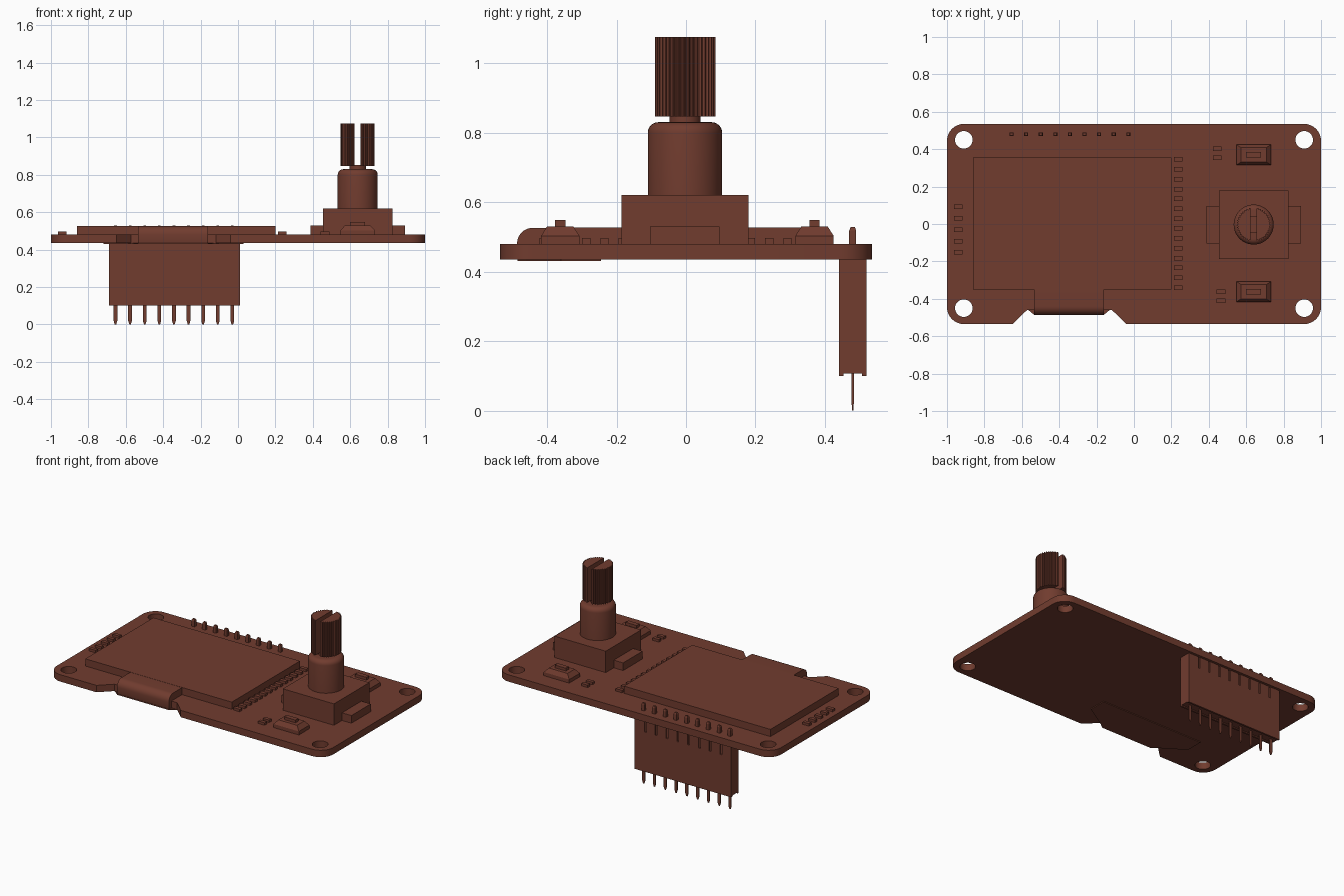
import bpy, bmesh, math

cube = bpy.data.objects.get("Cube")
if cube:
    bpy.data.objects.remove(cube, do_unlink=True)

COLOUR = (0.165, 0.045, 0.028, 1.0)
mat = bpy.data.materials.new("reddish_brown")
mat.use_nodes = True
mat.diffuse_color = COLOUR
mat.node_tree.nodes["Principled BSDF"].inputs["Base Color"].default_value = COLOUR


def finish(name, bm, smooth=False):
    bmesh.ops.recalc_face_normals(bm, faces=bm.faces[:])
    me = bpy.data.meshes.new(name)
    bm.to_mesh(me)
    bm.free()
    me.materials.append(mat)
    ob = bpy.data.objects.new(name, me)
    bpy.context.collection.objects.link(ob)
    if smooth:
        bpy.ops.object.select_all(action='DESELECT')
        ob.select_set(True)
        bpy.context.view_layer.objects.active = ob
        bpy.ops.object.shade_smooth_by_angle(angle=math.radians(35))
    return ob


def add_prism(bm, pts, z0, z1, top_pts=None):
    """Closed outline between two heights, optionally changing shape."""
    lo = [bm.verts.new((x, y, z0)) for x, y in pts]
    hi = [bm.verts.new((x, y, z1)) for x, y in (top_pts or pts)]
    bm.faces.new(lo[::-1])
    bm.faces.new(hi)
    n = len(pts)
    for i in range(n):
        j = (i + 1) % n
        bm.faces.new((lo[i], lo[j], hi[j], hi[i]))


def rect(x, y, w, d):
    return [(x - w / 2, y - d / 2), (x + w / 2, y - d / 2),
            (x + w / 2, y + d / 2), (x - w / 2, y + d / 2)]


def prism(name, pts, z0, z1, top_pts=None, smooth=False):
    bm = bmesh.new()
    add_prism(bm, pts, z0, z1, top_pts)
    return finish(name, bm, smooth)


def arc(cx, cy, r, a0, a1, n):
    return [(cx + r * math.cos(math.radians(a0 + (a1 - a0) * i / n)),
             cy + r * math.sin(math.radians(a0 + (a1 - a0) * i / n))) for i in range(n + 1)]


def lathe(name, profile, cx, cy, seg=48):
    bm = bmesh.new()
    rings = [[bm.verts.new((cx + r * math.cos(math.tau * i / seg),
                            cy + r * math.sin(math.tau * i / seg), z))
              for i in range(seg)] for r, z in profile]
    for a, b in zip(rings, rings[1:]):
        for i in range(seg):
            j = (i + 1) % seg
            bm.faces.new((a[i], a[j], b[j], b[i]))
    bm.faces.new(rings[0][::-1])
    bm.faces.new(rings[-1])
    return finish(name, bm, True)


BOT, TOP = 0.435, 0.48

# Circuit board: rounded outline with front notch and four mounting holes
R, HX, HY = 0.09, 1.0, 0.535
outline = [(-0.65, -HY), (-0.572, -0.46), (-0.118, -0.46), (-0.04, -HY)]
for cx, cy, a in ((HX - R, R - HY, -90), (HX - R, HY - R, 0),
                  (R - HX, HY - R, 90), (R - HX, R - HY, 180)):
    outline += arc(cx, cy, R, a, a + 90, 8)
board = prism("circuit_board", outline, BOT, TOP)
bm = bmesh.new()
for sx in (-1, 1):
    for sy in (-1, 1):
        add_prism(bm, arc(sx * 0.91, sy * 0.45, 0.047, 0, 360, 32)[:-1], 0.4, 0.52)
cutter = finish("hole_cutter", bm)


def cut(target, tool):
    """Apply a boolean cut, then drop the tool."""
    mod = target.modifiers.new("cut", 'BOOLEAN')
    mod.operation, mod.solver, mod.object = 'DIFFERENCE', 'EXACT', tool
    bpy.context.view_layer.objects.active = target
    bpy.ops.object.modifier_apply(modifier=mod.name)
    bpy.data.objects.remove(tool, do_unlink=True)


cut(board, cutter)
bpy.ops.object.select_all(action='DESELECT')
board.select_set(True)
bpy.context.view_layer.objects.active = board
bpy.ops.object.shade_smooth_by_angle(angle=math.radians(30))

# Display panel and the ribbon that folds round the front edge
prism("display_panel", rect(-0.33, 0.0025, 1.06, 0.705), TOP, 0.527)
profile = [(-0.34, 0.432), (-0.34, 0.526)]
profile += arc(-0.441, 0.4805, 0.0455, 90, 180, 8)
profile += arc(-0.4765, 0.442, 0.010, 180, 270, 3)
bm = bmesh.new()
ends = [[bm.verts.new((x, y, z)) for y, z in profile] for x in (-0.535, -0.16)]
bm.faces.new(ends[0])
bm.faces.new(ends[1])
for i in range(len(profile)):
    j = (i + 1) % len(profile)
    bm.faces.new((ends[0][i], ends[0][j], ends[1][j], ends[1][i]))
finish("ribbon_fold", bm, True)
prism("ribbon_tail", [(-0.535, -0.485), (-0.16, -0.485), (-0.13, -0.46), (0.03, -0.36),
                      (0.03, -0.245), (-0.72, -0.245), (-0.72, -0.36), (-0.565, -0.46)],
      0.430, BOT + 0.001)

# Pin header: slotted housing with a recessed underside
PITCH, PX, PY = 0.0781, -0.655, 0.48
housing = prism("header_housing", rect(-0.34, PY, 0.70, 0.078), 0.10, BOT)
bm = bmesh.new()
for i in range(8):
    for s in (-1, 1):
        add_prism(bm, rect(PX + PITCH * (i + 0.5), PY + s * 0.039, 0.014, 0.016), 0.36, 0.45)
add_prism(bm, rect(-0.34, PY, 0.80, 0.054), 0.09, 0.107)
cut(housing, finish("slot_cutter", bm))

bm = bmesh.new()
for i in range(9):
    x = PX + PITCH * i
    add_prism(bm, rect(x, PY, 0.020, 0.006), 0.02, 0.11)
    add_prism(bm, rect(x, PY, 0.008, 0.004), 0.0, 0.02, rect(x, PY, 0.020, 0.006))
    add_prism(bm, rect(x, PY, 0.022, 0.020), TOP - 0.01, 0.518)
    add_prism(bm, rect(x, PY, 0.022, 0.020), 0.518, 0.528, rect(x, PY, 0.014, 0.012))
finish("header_pins", bm)

# Rotary encoder: body, side tabs, sleeve, neck, split knurled shaft
EX, EY = 0.64, -0.003
prism("encoder_body", rect(EX, EY, 0.37, 0.366), TOP, 0.62)
for side, s in (("left", 1), ("right", -1)):
    prism(f"encoder_tab_{side}", rect(EX + 0.0 + s * 0.2175, EY, 0.071, 0.20), TOP, 0.53)
sleeve = [(0.107, 0.62)] + arc(0.077, 0.80, 0.03, 0, 90, 6)
lathe("encoder_sleeve", sleeve, EX, EY)
lathe("encoder_neck", [(0.045, 0.82), (0.045, 0.852)], EX, EY, 32)

TEETH, GAP = 42, 0.016
bm = bmesh.new()
for s in (-1, 1):
    pts = []
    lim = math.acos(GAP / 0.088)
    pts.append((GAP, -0.088 * math.sin(lim)))
    for i in range(-TEETH, TEETH * 2):
        a = math.tau * (i + 0.5) / (TEETH * 2)
        if abs(a) < lim - 0.02:
            r = 0.091 if i % 2 else 0.084
            for d in (-0.016, 0.016):
                pts.append((r * math.cos(a + d), r * math.sin(a + d)))
    pts.append((GAP, 0.088 * math.sin(lim)))
    pts = [(EX + s * x, EY + y) for x, y in pts]
    if s < 0:
        pts.reverse()
    add_prism(bm, pts, 0.847, 1.075)
finish("knurled_shaft", bm)

# Two push buttons with sloped shoulders
for label, y in (("back", 0.37), ("front", -0.362)):
    bm = bmesh.new()
    add_prism(bm, rect(EX, y, 0.185, 0.11), TOP, 0.503)
    add_prism(bm, rect(EX, y, 0.185, 0.11), 0.503, 0.53, rect(EX, y, 0.135, 0.076))
    finish(f"{label}_button_base", bm)
    prism(f"{label}_button_cap", rect(EX, y, 0.08, 0.03), 0.525, 0.548)

# Small surface-mounted components
chips = [(0.236, 0.345 - 0.0527 * i) for i in range(14)]
chips += [(-0.94, 0.092 - 0.061 * i) for i in range(5)]
chips += [(0.445, 0.402), (0.445, 0.353), (0.465, -0.363), (0.465, -0.410)]
bm = bmesh.new()
for x, y in chips:
    add_prism(bm, rect(x, y, 0.046, 0.024), TOP, 0.496)
finish("surface_components", bm)
